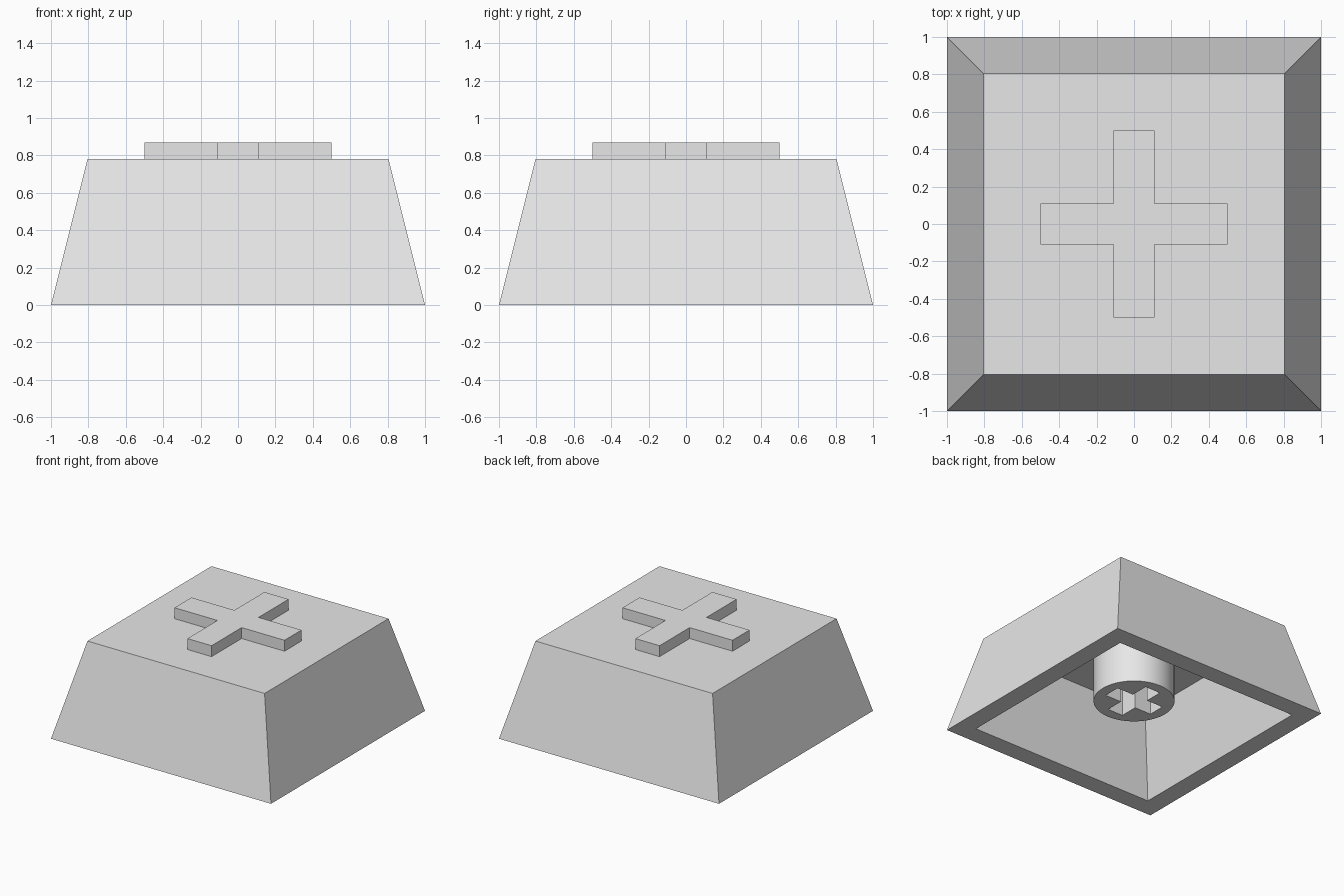
import bpy
import bmesh
import math

default_cube = bpy.data.objects.get("Cube")
if default_cube:
    bpy.data.objects.remove(default_cube, do_unlink=True)

# Single plastic colour
plastic = bpy.data.materials.new("light_grey_plastic")
plastic.use_nodes = True
GREY = (0.8, 0.8, 0.8, 1.0)
plastic.diffuse_color = GREY
plastic.node_tree.nodes["Principled BSDF"].inputs["Base Color"].default_value = GREY


def loft(name, rings):
    """Skin matching rings of points and cap both ends."""
    bm = bmesh.new()
    loops = [[bm.verts.new(p) for p in ring] for ring in rings]
    count = len(loops[0])
    for low, high in zip(loops, loops[1:]):
        for i in range(count):
            j = (i + 1) % count
            bm.faces.new((low[i], low[j], high[j], high[i]))
    bm.faces.new(loops[0])
    bm.faces.new(loops[-1])
    bmesh.ops.recalc_face_normals(bm, faces=bm.faces)
    mesh = bpy.data.meshes.new(name)
    bm.to_mesh(mesh)
    bm.free()
    mesh.materials.append(plastic)
    obj = bpy.data.objects.new(name, mesh)
    bpy.context.collection.objects.link(obj)
    return obj


def square(half, z):
    return [(half * sx, half * sy, z)
            for sx, sy in ((-1, -1), (1, -1), (1, 1), (-1, 1))]


def circle(radius, z, sides=64):
    angles = [math.tau * i / sides for i in range(sides)]
    return [(radius * math.cos(a), radius * math.sin(a), z) for a in angles]


def plus(length, width, z):
    """Plus outline: one arm's three corners, turned four times."""
    points = []
    for turn in range(4):
        c, s = ((1, 0), (0, 1), (-1, 0), (0, -1))[turn]
        for x, y in ((length, -width), (length, width), (width, width)):
            points.append((x * c - y * s, x * s + y * c, z))
    return points


# Hollow tapered cap: ceiling, inner wall, rim, outer wall, top
loft("cap_shell", [square(0.685, 0.64), square(0.845, 0),
                   square(1, 0), square(0.805, 0.78)])

# Raised plus on the top
loft("raised_plus", [plus(0.5, 0.11, 0.77), plus(0.5, 0.11, 0.87)])

# Round stem under the ceiling, with a plus-shaped socket
stem = loft("stem", [circle(0.305, 0.18), circle(0.305, 0.7)])
cutter = loft("socket_cutter", [plus(0.22, 0.07, 0.1), plus(0.22, 0.07, 0.66)])
cutter.hide_render = True
cutter.hide_viewport = True
cutter.display_type = 'WIRE'
socket = stem.modifiers.new("socket", 'BOOLEAN')
socket.operation = 'DIFFERENCE'
socket.solver = 'EXACT'
socket.object = cutter

bpy.ops.object.select_all(action='DESELECT')
stem.select_set(True)
bpy.context.view_layer.objects.active = stem
bpy.ops.object.modifier_apply(modifier=socket.name)
bpy.data.objects.remove(cutter, do_unlink=True)
bpy.ops.object.shade_smooth_by_angle(angle=math.radians(30))
